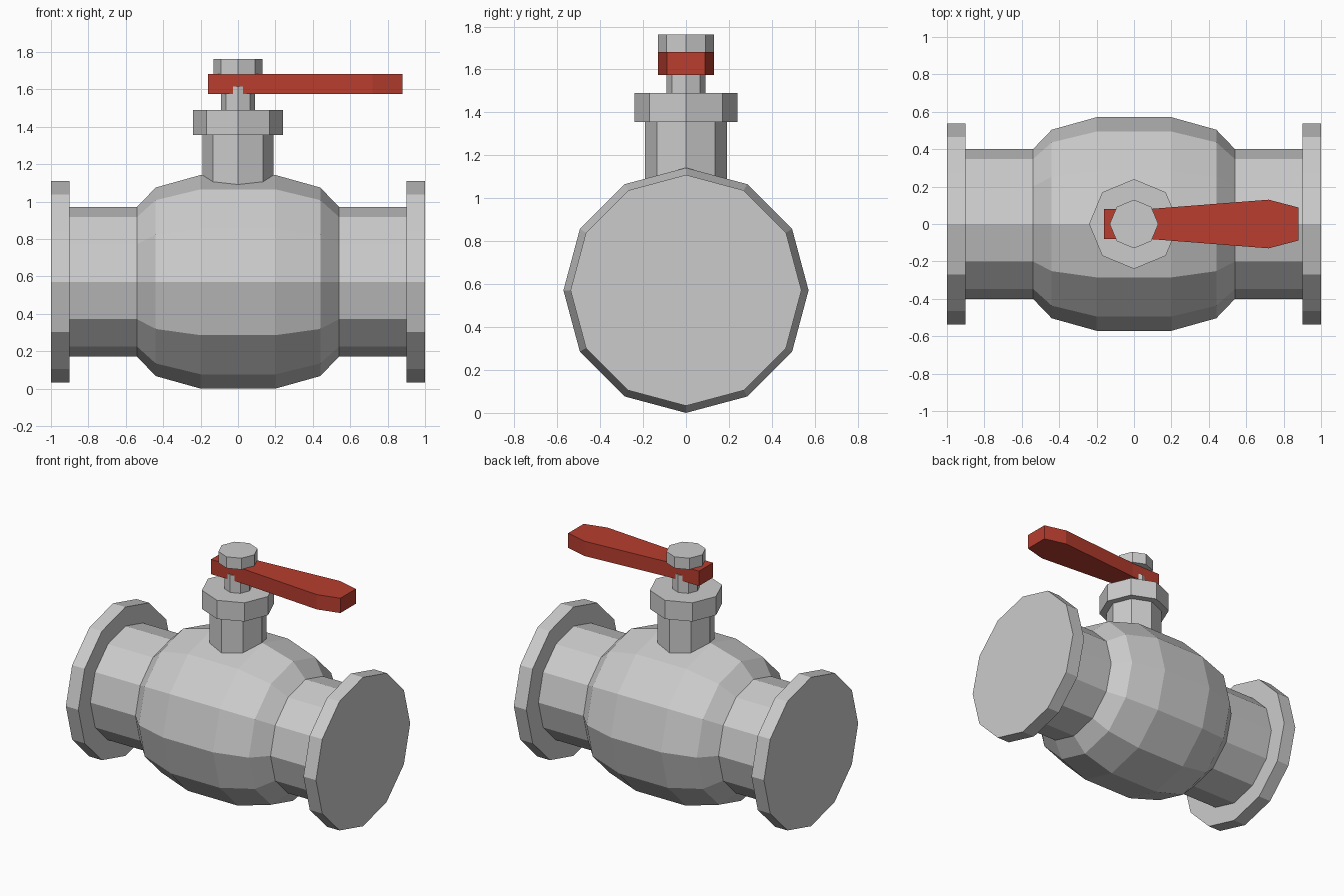
import bpy, bmesh, math

if "Cube" in bpy.data.objects:
    bpy.data.objects.remove(bpy.data.objects["Cube"])

def material(name, rgb):
    m = bpy.data.materials.new(name)
    m.diffuse_color = (*rgb, 1)
    m.use_nodes = True
    m.node_tree.nodes["Principled BSDF"].inputs["Base Color"].default_value = m.diffuse_color
    return m

STEEL = material("light grey steel", (0.60, 0.60, 0.60))
RED = material("red handle paint", (0.48, 0.047, 0.028))
AXIS_Z = 0.571

def finish(bm, name, mat):
    bmesh.ops.recalc_face_normals(bm, faces=bm.faces)
    me = bpy.data.meshes.new(name)
    bm.to_mesh(me)
    bm.free()
    me.materials.append(mat)
    ob = bpy.data.objects.new(name, me)
    bpy.context.collection.objects.link(ob)
    return ob

def loft(name, rings, mat):
    """Join rings of equal point count and cap both ends."""
    bm = bmesh.new()
    loops = [[bm.verts.new(p) for p in r] for r in rings]
    n = len(loops[0])
    for a, b in zip(loops, loops[1:]):
        for i in range(n):
            j = (i + 1) % n
            bm.faces.new((a[i], a[j], b[j], b[i]))
    bm.faces.new(loops[0])
    bm.faces.new(loops[-1])
    return finish(bm, name, mat)

def lathe(name, profile, sides, axis, mat):
    """Revolve (position, radius) pairs around the x or z axis."""
    rings = []
    for t, r in profile:
        ring = []
        for i in range(sides):
            a = 2 * math.pi * i / sides
            c, s = r * math.cos(a), r * math.sin(a)
            ring.append((t, c, AXIS_Z + s) if axis == "x" else (c, s, t))
        rings.append(ring)
    return loft(name, rings, mat)

# Valve body, pipe ends and flanges: one mirrored profile along x
half = [(0.2, 0.571), (0.44, 0.504), (0.54, 0.40), (0.90, 0.40), (0.90, 0.538), (1.0, 0.538)]
lathe("valve_body", [(-x, r) for x, r in reversed(half)] + half, 12, "x", STEEL)

# Upright octagonal parts: neck with collar, stem and nut
lathe("neck_and_collar", [(1.02, 0.19), (1.355, 0.19), (1.355, 0.24), (1.49, 0.24)], 8, "z", STEEL)
lathe("stem", [(1.47, 0.091), (1.615, 0.091)], 8, "z", STEEL)
lathe("top_nut", [(1.68, 0.13), (1.762, 0.13)], 8, "z", STEEL)

# Lever handle: flat outline, extruded upward
side = [(-0.16, 0.08), (0.08, 0.08), (0.72, 0.13), (0.88, 0.088)]
outline = [(x, -y) for x, y in side] + list(reversed(side))
loft("lever_handle", [[(x, y, z) for x, y in outline] for z in (1.575, 1.682)], RED)
